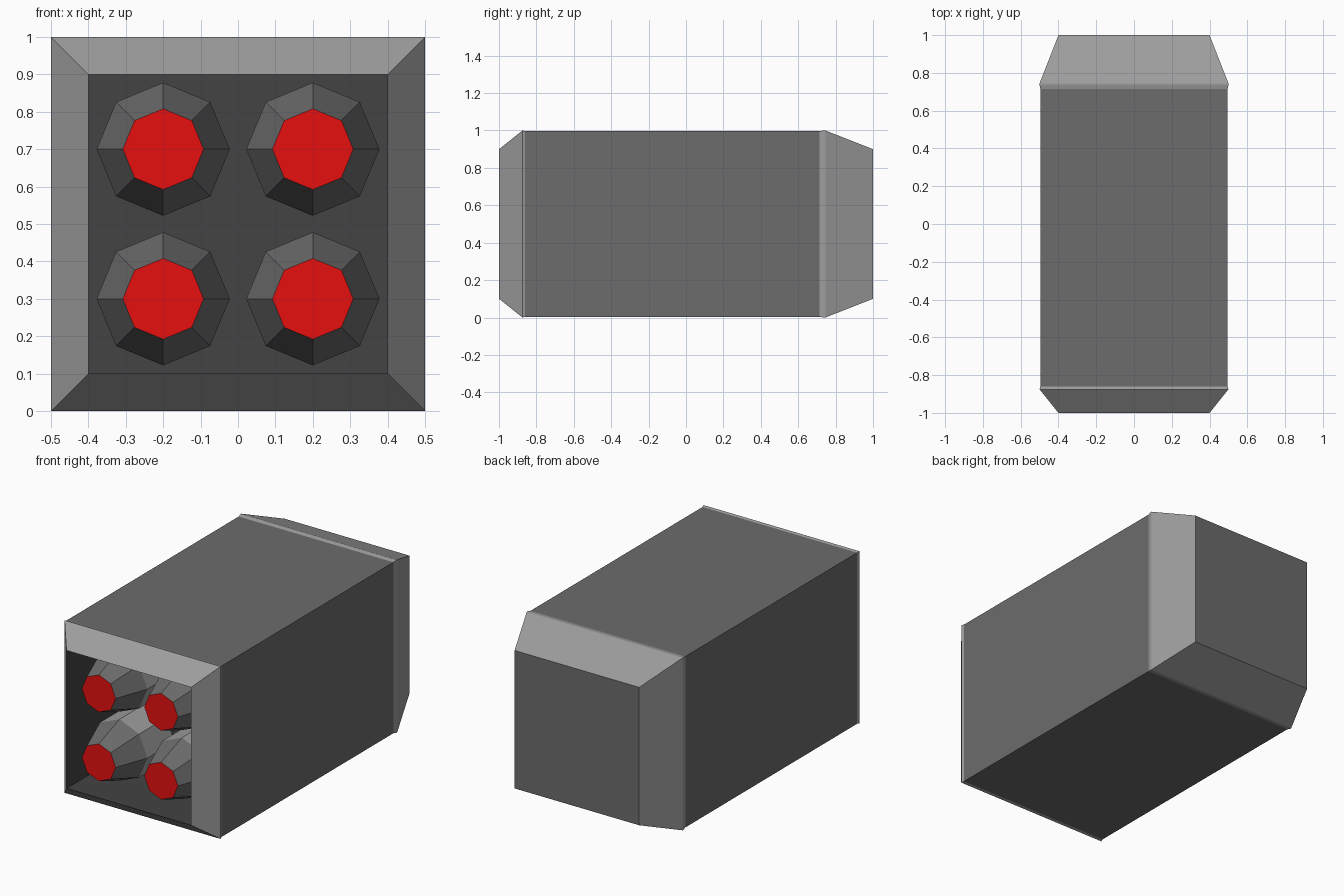
import bpy, bmesh, math

if "Cube" in bpy.data.objects:
    bpy.data.objects.remove(bpy.data.objects["Cube"])


def material(name, rgb):
    m = bpy.data.materials.new(name)
    m.diffuse_color = (*rgb, 1)
    m.use_nodes = True
    m.node_tree.nodes["Principled BSDF"].inputs["Base Color"].default_value = m.diffuse_color
    return m


BODY = material("mid grey", (0.15, 0.15, 0.15))
TRIM = material("light grey", (0.34, 0.34, 0.34))
INNER = material("dark grey", (0.056, 0.056, 0.056))
RED = material("red", (0.8, 0.005, 0.005))


def loft(name, rings, sides, start, centre, mats, bands):
    """Closed loft along y. rings: (radius, y); bands: material of first cap, each band, last cap."""
    bm = bmesh.new()
    loops = []
    for r, y in rings:
        angles = [start + math.tau * i / sides for i in range(sides)]
        loops.append([bm.verts.new((centre[0] + r * math.cos(a), y,
                                    centre[1] + r * math.sin(a))) for a in angles])
    bm.faces.new(loops[0]).material_index = bands[0]
    for a, b, mat in zip(loops, loops[1:], bands[1:-1]):
        for i in range(sides):
            j = (i + 1) % sides
            bm.faces.new((a[i], a[j], b[j], b[i])).material_index = mat
    bm.faces.new(loops[-1]).material_index = bands[-1]
    bmesh.ops.recalc_face_normals(bm, faces=bm.faces)
    mesh = bpy.data.meshes.new(name)
    bm.to_mesh(mesh)
    bm.free()
    for m in mats:
        mesh.materials.append(m)
    ob = bpy.data.objects.new(name, mesh)
    bpy.context.collection.objects.link(ob)
    return ob


# Box casing: recess, front bevel, slightly inset body, rear bevel (half widths)
profile = [(0.4, -0.55), (0.4, -1.0), (0.5, -0.875), (0.496, -0.86),
           (0.496, 0.715), (0.5, 0.735), (0.5, 0.745), (0.4, 1.0)]
loft("launcher_casing", [(h * math.sqrt(2), y) for h, y in profile], 4, math.pi / 4,
     (0, 0.5), [BODY, TRIM, INNER], [2, 2, 1, 1, 0, 1, 1, 1, 0])

# Four rockets with red tips, tapered noses and light tubes
for x in (-0.2, 0.2):
    for z in (0.3, 0.7):
        loft("rocket", [(0.108, -0.99), (0.178, -0.8), (0.178, -0.54)], 8, 0,
             (x, z), [BODY, TRIM, RED], [2, 0, 1, 1])
